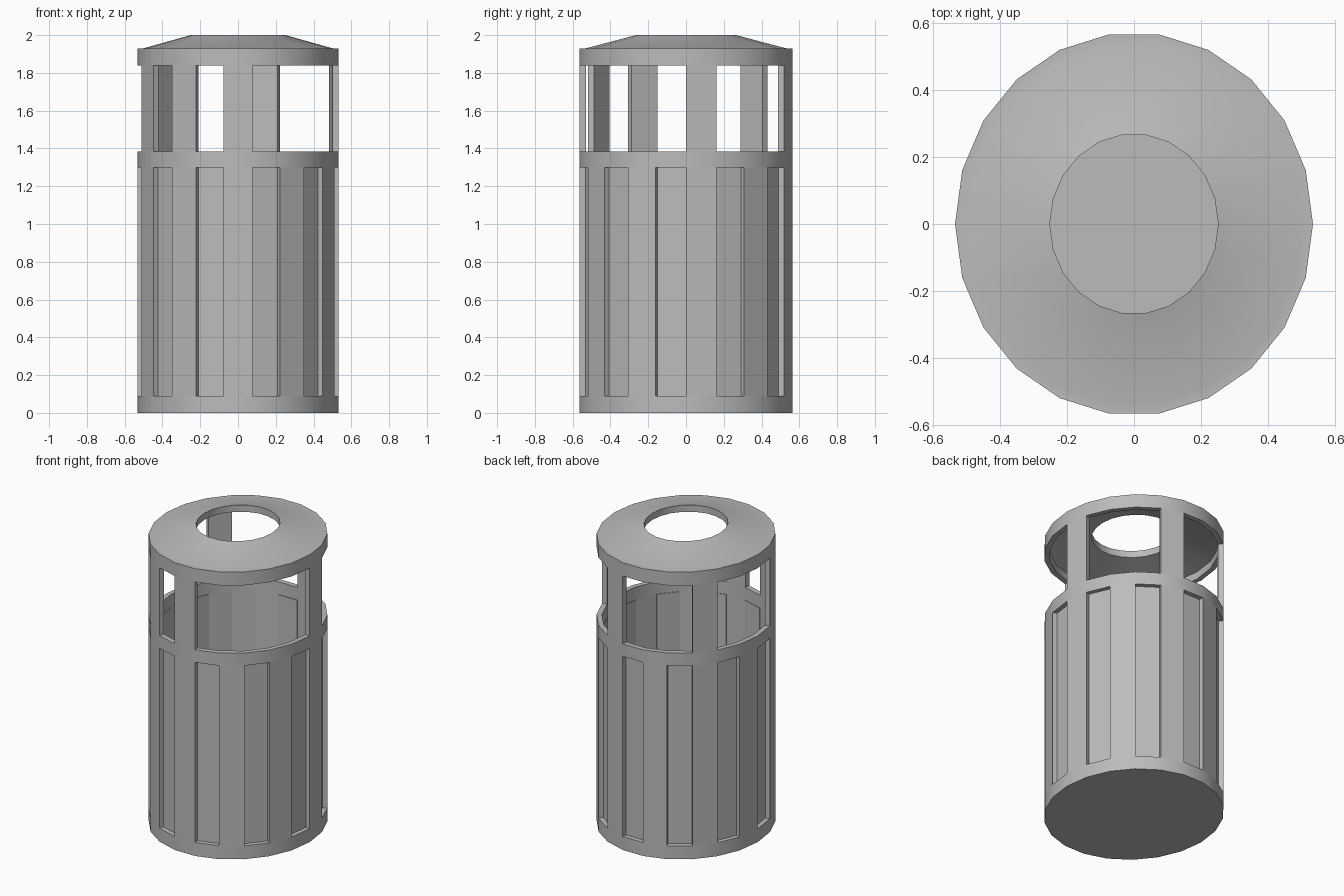
import bpy, bmesh, math

SIDES = 22
RX, RY = 0.533, 0.57
INNER = 0.94            # inner wall as a fraction of the outer wall
BASE_TOP, BELT_LOW, BELT_TOP, CAP_LOW, CAP_TOP = 0.09, 1.30, 1.385, 1.84, 1.93

if "Cube" in bpy.data.objects:
    bpy.data.objects.remove(bpy.data.objects["Cube"], do_unlink=True)

grey = bpy.data.materials.new("grey_metal")
grey.use_nodes = True
grey.diffuse_color = (0.5, 0.5, 0.5, 1)
grey.node_tree.nodes["Principled BSDF"].inputs["Base Color"].default_value = (0.5, 0.5, 0.5, 1)


def point(k, scale, z):
    a = math.tau * k / SIDES
    return (RX * scale * math.cos(a), RY * scale * math.sin(a), z)


def finish(name, bm, smooth):
    bmesh.ops.recalc_face_normals(bm, faces=bm.faces)
    mesh = bpy.data.meshes.new(name)
    bm.to_mesh(mesh)
    bm.free()
    mesh.materials.append(grey)
    obj = bpy.data.objects.new(name, mesh)
    bpy.context.collection.objects.link(obj)
    if smooth:
        bpy.ops.object.select_all(action='DESELECT')
        obj.select_set(True)
        bpy.context.view_layer.objects.active = obj
        bpy.ops.object.shade_smooth_by_angle(angle=math.radians(30))
    return obj


def revolve(name, profile):
    """Closed profile of (scale, height) swept round the oval."""
    bm = bmesh.new()
    loops = [[bm.verts.new(point(k, s, z)) for s, z in profile] for k in range(SIDES)]
    n = len(profile)
    for k in range(SIDES):
        a, b = loops[k], loops[(k + 1) % SIDES]
        for i in range(n):
            j = (i + 1) % n
            bm.faces.new((a[i], b[i], b[j], a[j]))
    return finish(name, bm, True)


def ring(name, low, high):
    return revolve(name, [(1, low), (1, high), (INNER, high), (INNER, low)])


def staves(name, indices, outer, inner, low, high):
    """Flat upright boards, each filling one side of the oval."""
    bm = bmesh.new()
    for k in indices:
        bottom, top = [[bm.verts.new(point(k + dk, s, z))
                        for dk, s in ((0, outer), (1, outer), (1, inner), (0, inner))]
                       for z in (low, high)]
        bm.faces.new(bottom)
        bm.faces.new(top)
        for i in range(4):
            j = (i + 1) % 4
            bm.faces.new((bottom[i], bottom[j], top[j], top[i]))
    return finish(name, bm, False)


# Horizontal bands
ring("base_ring", 0, BASE_TOP)
ring("middle_ring", BELT_LOW, BELT_TOP)

# Sloping lid with a round opening
revolve("lid", [(1, CAP_LOW), (1, CAP_TOP), (INNER, CAP_TOP), (0.47, 2.0),
                (0.47, 1.955), (INNER, 1.89), (INNER, CAP_LOW)])

# Floor plate
bm = bmesh.new()
low, high = [[bm.verts.new(point(k, INNER, z)) for k in range(SIDES)] for z in (0, 0.03)]
bm.faces.new(low)
bm.faces.new(high)
for k in range(SIDES):
    n = (k + 1) % SIDES
    bm.faces.new((low[k], low[n], high[n], high[k]))
finish("floor", bm, False)

# Bin wall: flush slats alternating with recessed panels
staves("slats", range(0, SIDES, 2), 1, INNER, BASE_TOP, BELT_LOW)
staves("recessed_panels", range(1, SIDES, 2), 0.945, 0.932, BASE_TOP, BELT_LOW)

# Posts holding the lid
staves("lid_posts", (0, 4, 8, 12, 14, 16), 1, INNER, BELT_TOP, CAP_LOW)
